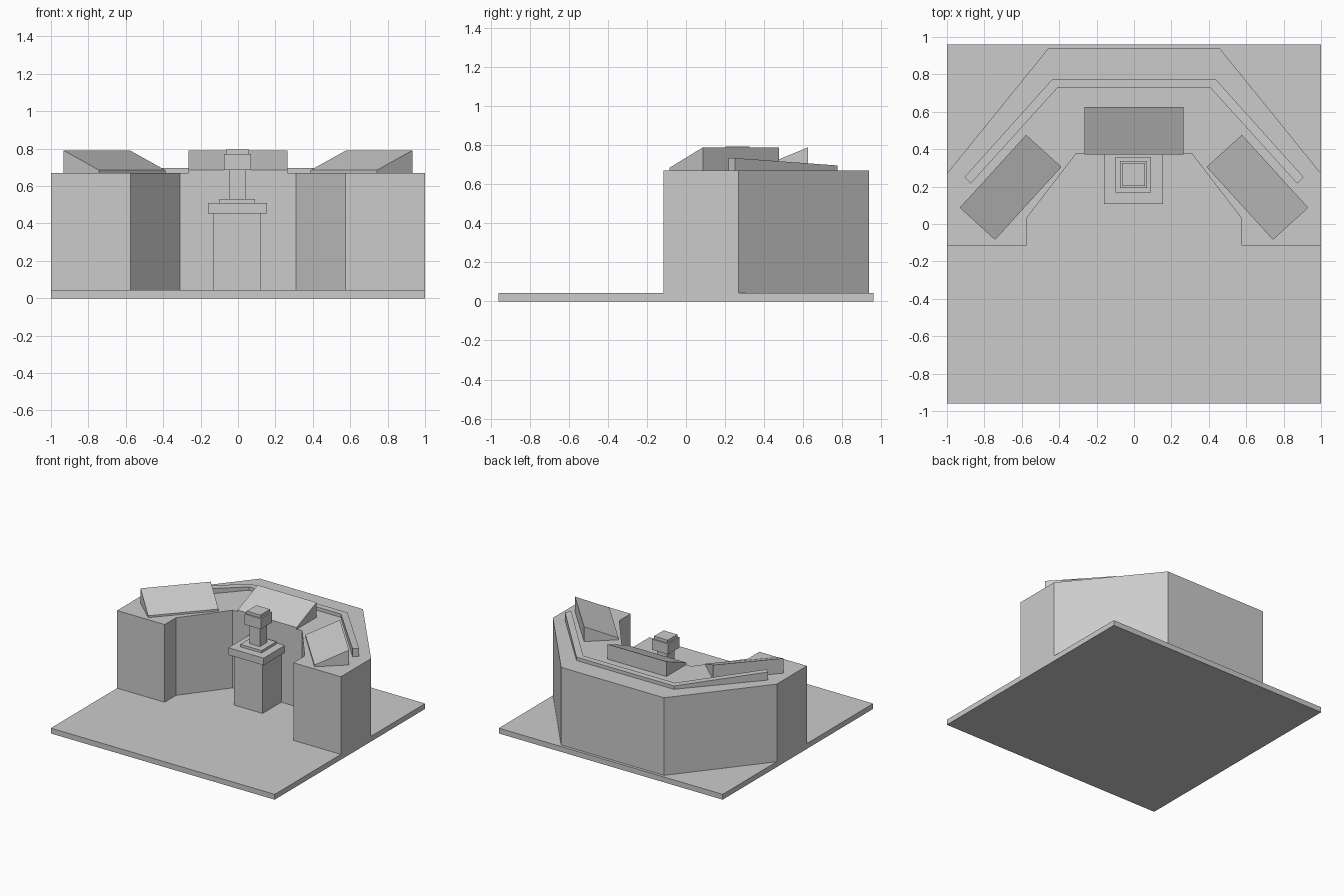
import bpy, math

if "Cube" in bpy.data.objects:
    bpy.data.objects.remove(bpy.data.objects["Cube"])


def make(name, verts, faces):
    me = bpy.data.meshes.new(name)
    me.from_pydata(verts, [], faces)
    me.update()
    ob = bpy.data.objects.new(name, me)
    bpy.context.collection.objects.link(ob)
    return ob


def prism(name, outline, z0, z1):
    """Extrude a counter-clockwise outline from z0 to z1."""
    n = len(outline)
    verts = [(x, y, z0) for x, y in outline] + [(x, y, z1) for x, y in outline]
    faces = [tuple(reversed(range(n))), tuple(range(n, 2 * n))]
    faces += [(i, (i + 1) % n, (i + 1) % n + n, i + n) for i in range(n)]
    return make(name, verts, faces)


def box(name, cx, cy, hx, hy, z0, z1):
    return prism(name, [(cx - hx, cy - hy), (cx + hx, cy - hy),
                        (cx + hx, cy + hy), (cx - hx, cy + hy)], z0, z1)


def sloped(name, front, back):
    """Sideways prism: front/back are (low z, high z) at the two long edges."""
    hx, hy = 0.2635, 0.1275
    verts = [(x, y, z) for z in (0, 1) for x, y in
             ((-hx, -hy), (hx, -hy), (hx, hy), (-hx, hy))]
    verts = [(x, y, (front if y < 0 else back)[z]) for x, y, z in verts]
    return make(name, verts, [(3, 2, 1, 0), (4, 5, 6, 7), (0, 1, 5, 4),
                              (1, 2, 6, 5), (2, 3, 7, 6), (3, 0, 4, 7)])


def mirrored(right):
    """Right half, then its mirror image, closing the outline."""
    return right + [(-x, y) for x, y in reversed(right)]


# floor slab
box("floor_slab", 0, 0, 1, 0.96, 0, 0.043)

# wrap-around desk
prism("desk", mirrored([(0.31, 0.375), (0.575, 0.03), (0.575, -0.115),
                        (1, -0.115), (1, 0.27), (0.46, 0.937)])[::1], 0.043, 0.67)

# raised rail along the desk, rising toward its ends
outer = mirrored([(0.907, 0.25), (0.435, 0.776)])
inner = mirrored([(0.872, 0.217), (0.41, 0.727)])
tops = [0.735, 0.697, 0.697, 0.735]
rv = []
for (ox, oy), (ix, iy), t in zip(outer, inner, tops):
    rv += [(ox, oy, 0.67), (ix, iy, 0.67), (ix, iy, t), (ox, oy, t)]
rf = [(3, 2, 1, 0), (12, 13, 14, 15)]
for s in range(3):
    a = 4 * s
    rf += [(a + k, a + (k + 1) % 4, a + 4 + (k + 1) % 4, a + 4 + k) for k in range(4)]
make("desk_rail", rv, rf)

# three sloped consoles, each a wedge with a screen panel
for side, cx, cy, ang in (("centre", 0, 0.4985, 0), ("left", -0.66, 0.196, 47.7),
                          ("right", 0.66, 0.196, -47.7)):
    for ob in (sloped(side + "_console", (0.669, 0.672), (0.669, 0.776)),
               sloped(side + "_screen", (0.672, 0.685), (0.776, 0.79))):
        ob.location = (cx, cy, 0)
        ob.rotation_euler.z = math.radians(ang)

# operator's seat: stacked square blocks
for name, h, z0, z1 in (("seat_pedestal", 0.127, 0.043, 0.452),
                        ("seat", 0.158, 0.452, 0.51),
                        ("seat_plate", 0.095, 0.51, 0.53),
                        ("post", 0.046, 0.53, 0.687),
                        ("head", 0.072, 0.687, 0.772),
                        ("head_cap", 0.061, 0.772, 0.795)):
    box(name, -0.003, 0.264, h, h, z0, z1)

# consistent outward normals
import bmesh
for ob in bpy.data.objects:
    bm = bmesh.new()
    bm.from_mesh(ob.data)
    bmesh.ops.recalc_face_normals(bm, faces=bm.faces)
    bm.to_mesh(ob.data)
    bm.free()
